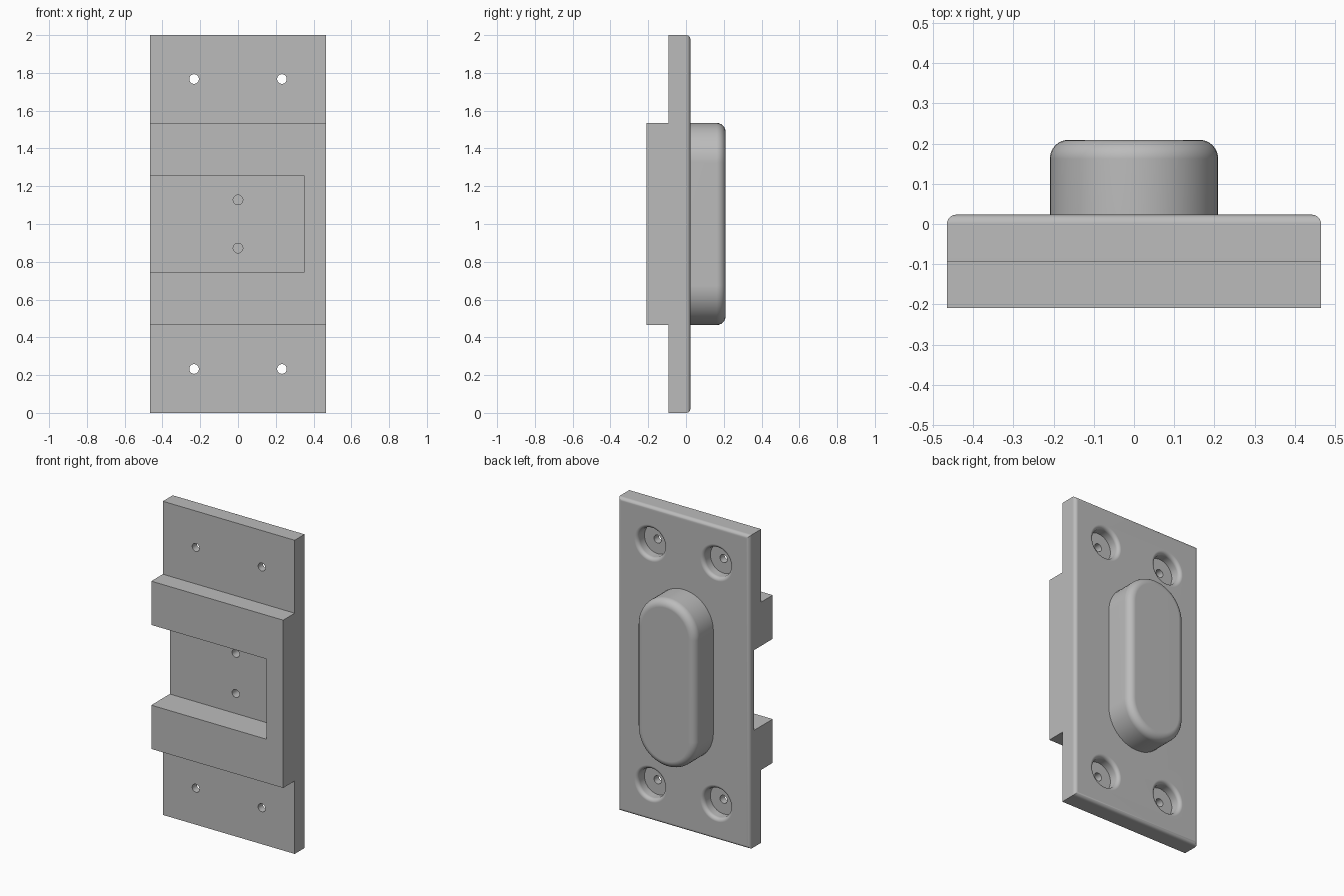
import bpy, bmesh, math
from mathutils import Vector, Matrix

old = bpy.data.objects.get("Cube")
if old:
    bpy.data.objects.remove(old, do_unlink=True)

U = 2 / 86                      # one design unit
W, H = 20 * U, 2.0              # half width, height
FRONT, FACE, BACK, TOP = -9 * U, -4 * U, 1 * U, 9 * U
FLOOR = -1 * U                  # bottom of the front pocket

grey = bpy.data.materials.new("Plain grey")
grey.use_nodes = True
grey.diffuse_color = (0.5, 0.5, 0.5, 1)
grey.node_tree.nodes["Principled BSDF"].inputs["Base Color"].default_value = (0.5, 0.5, 0.5, 1)


def finish(name, bm):
    bmesh.ops.recalc_face_normals(bm, faces=bm.faces[:])
    mesh = bpy.data.meshes.new(name)
    bm.to_mesh(mesh)
    bm.free()
    mesh.materials.append(grey)
    obj = bpy.data.objects.new(name, mesh)
    bpy.context.collection.objects.link(obj)
    return obj


def prism(name, points, sweep, round_y=None, radius=0, segments=6):
    """Extrude a closed outline, then round the edges lying at y = round_y."""
    bm = bmesh.new()
    face = bm.faces.new([bm.verts.new(p) for p in points])
    out = bmesh.ops.extrude_face_region(bm, geom=[face], use_keep_orig=True)
    moved = [g for g in out["geom"] if isinstance(g, bmesh.types.BMVert)]
    bmesh.ops.translate(bm, verts=moved, vec=sweep)
    bmesh.ops.recalc_face_normals(bm, faces=bm.faces[:])
    if round_y is not None:
        edges = [e for e in bm.edges if all(abs(v.co.y - round_y) < 1e-5 for v in e.verts)]
        bmesh.ops.bevel(bm, geom=edges, offset=radius, segments=segments,
                        profile=0.5, affect="EDGES", clamp_overlap=False)
    return finish(name, bm)


def lathe(name, profile, x, z, steps=48):
    """Revolve (radius, y) points around an axis parallel to y."""
    bm = bmesh.new()
    verts = [bm.verts.new((r, y, 0)) for r, y in profile]
    edges = [bm.edges.new(pair) for pair in zip(verts, verts[1:])]
    bmesh.ops.spin(bm, geom=verts + edges, cent=(0, 0, 0), axis=(0, 1, 0),
                   angle=math.tau, steps=steps, use_duplicate=False)
    bmesh.ops.remove_doubles(bm, verts=bm.verts[:], dist=1e-5)
    bmesh.ops.translate(bm, verts=bm.verts[:], vec=(x, 0, z))
    return finish(name, bm)


def combine(target, other, operation):
    mod = target.modifiers.new(other.name, "BOOLEAN")
    mod.operation, mod.solver, mod.object = operation, "EXACT", other
    bpy.context.view_layer.objects.active = target
    bpy.ops.object.modifier_apply(modifier=mod.name)
    bpy.data.objects.remove(other, do_unlink=True)


# Plate with the raised front block, as one side profile swept across the width
low, high = 1 - 23 * U, 1 + 23 * U
side = [(BACK, 0), (BACK, H), (FACE, H), (FACE, high),
        (FRONT, high), (FRONT, low), (FACE, low), (FACE, 0)]
body = prism("mounting_plate", [(-W, y, z) for y, z in side], (2 * W, 0, 0), BACK, U)

# Rounded boss on the back
R, N = 9 * U, 24
outline = []
for centre, start in ((high - R, 0), (low + R, math.pi)):
    for i in range(N + 1):
        a = start + math.pi * i / N
        outline.append((R * math.cos(a), 0, centre + R * math.sin(a)))
boss = prism("back_boss", outline, (0, TOP, 0), TOP, 2 * U)
combine(body, boss, "UNION")

# Front pocket, open on the right side
x0, x1, z0, z1 = -W - 0.1, 15 * U, 1 - 11 * U, 1 + 11 * U
corners = [(x0, z0), (x1, z0), (x1, z1), (x0, z1)]
pocket = prism("pocket_cutter", [(x, FRONT - 0.1, z) for x, z in corners],
               (0, FLOOR - FRONT + 0.1, 0))
combine(body, pocket, "DIFFERENCE")

# Corner screw holes with rounded counterbores on the back
hole, bore, seat = 1.1 * U, 4 * U, BACK - 3 * U
profile = [(0, FACE - 0.05), (hole, FACE - 0.05), (hole, seat), (bore, seat)]
for i in range(7):
    a = math.pi / 2 * i / 6
    profile.append((bore + U * (1 - math.cos(a)), BACK - U + U * math.sin(a)))
profile += [(bore + U, BACK + 0.05), (0, BACK + 0.05)]
for x in (-10 * U, 10 * U):
    for z in (10 * U, H - 10 * U):
        combine(body, lathe("screw_cutter", profile, x, z), "DIFFERENCE")

# Two blind holes in the pocket floor
blind = [(0, FLOOR - 0.05), (hole, FLOOR - 0.05), (hole, 5 * U), (0, 5 * U)]
for z in (1 - 5.5 * U, 1 + 5.5 * U):
    combine(body, lathe("blind_cutter", blind, 0, z, 32), "DIFFERENCE")

# Smooth fillets, crisp edges
body.data.materials.clear()
body.data.materials.append(grey)
for poly in body.data.polygons:
    poly.material_index = 0
bpy.ops.object.select_all(action="DESELECT")
body.select_set(True)
bpy.context.view_layer.objects.active = body
bpy.ops.object.shade_smooth_by_angle(angle=math.radians(30))
weighted = body.modifiers.new("Weighted normals", "WEIGHTED_NORMAL")
weighted.keep_sharp = True
